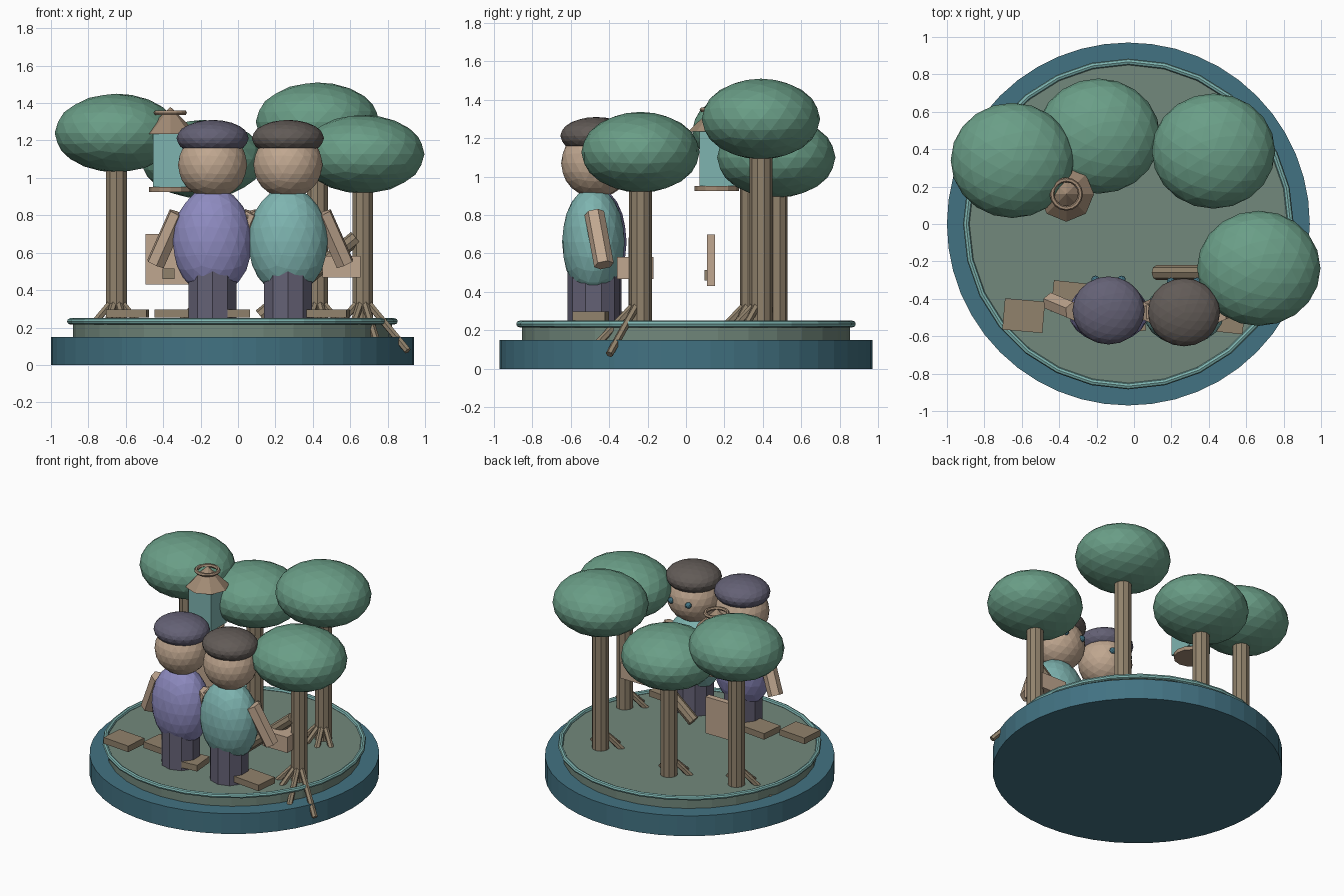
import bpy, math
from mathutils import Vector

if "Cube" in bpy.data.objects:
    bpy.data.objects.remove(bpy.data.objects["Cube"])


def mat(name, r, g, b):
    lin = [((c / 255 + 0.055) / 1.055) ** 2.4 for c in (r, g, b)]
    m = bpy.data.materials.new(name)
    m.diffuse_color = (*lin, 1)
    m.use_nodes = True
    m.node_tree.nodes["Principled BSDF"].inputs["Base Color"].default_value = m.diffuse_color
    return m


BLUE = mat("deep_blue", 66, 114, 130)
GROUND = mat("moss_grey", 114, 136, 124)
LEAF = mat("leaf_green", 106, 158, 135)
WOOD = mat("wood_brown", 145, 130, 108)
SKIN = mat("skin_tan", 192, 167, 144)
PURPLE = mat("lavender", 142, 139, 192)
TEAL = mat("pale_teal", 126, 180, 176)
SLATE = mat("slate_purple", 100, 97, 117)
CHAR = mat("warm_charcoal", 98, 91, 87)
ROOF = mat("copper_brown", 162, 139, 117)


def finish(name, material):
    o = bpy.context.object
    o.name = name
    o.data.materials.append(material)
    return o


def ball(name, loc, size, material, sub=3):
    bpy.ops.mesh.primitive_ico_sphere_add(subdivisions=sub, radius=1, location=loc)
    o = finish(name, material)
    o.scale = size
    return o


def tube(name, x, y, z0, z1, r, sides, material, r2=None):
    bpy.ops.mesh.primitive_cone_add(vertices=sides, radius1=r, radius2=r if r2 is None else r2,
                                    depth=z1 - z0, location=(x, y, (z0 + z1) / 2))
    return finish(name, material)


def rod(name, a, b, r, sides, material):
    a, b = Vector(a), Vector(b)
    bpy.ops.mesh.primitive_cylinder_add(vertices=sides, radius=r, depth=(b - a).length,
                                        location=(a + b) / 2)
    o = finish(name, material)
    o.rotation_euler = (b - a).to_track_quat('Z', 'Y').to_euler()
    return o


def box(name, loc, size, material, turn=0):
    bpy.ops.mesh.primitive_cube_add(size=1, location=loc)
    o = finish(name, material)
    o.scale = size
    o.rotation_euler[2] = math.radians(turn)
    return o


def ring(name, loc, major, minor, n, m, material):
    bpy.ops.mesh.primitive_torus_add(major_radius=major, minor_radius=minor, major_segments=n,
                                     minor_segments=m, location=loc)
    return finish(name, material)


# Stand: wide disc, ground tier and rim
CX = -0.03
tube("base_disc", CX, 0, 0, 0.15, 0.97, 48, BLUE)
tube("ground", CX, 0, 0.15, 0.23, 0.853, 32, GROUND)
ring("ground_rim", (CX, 0, 0.233), 0.867, 0.017, 28, 8, TEAL)

# Trees: x, y, crown centre height; roots fan out towards the front
for i, (x, y, z) in enumerate([(-0.65, 0.34, 1.24), (-0.19, 0.47, 1.10),
                               (0.425, 0.39, 1.30), (0.667, -0.237, 1.127)]):
    tube(f"trunk_{i}", x, y, 0.2, z - 0.08, 0.059, 10, WOOD)
    ball(f"crown_{i}", (x, y, z), (0.33, 0.308, 0.21), LEAF)
    for k, deg in enumerate((-148, -110, -72, -34)):
        c, s = math.cos(math.radians(deg)), math.sin(math.radians(deg))
        rod(f"root_{i}_{k}", (x + 0.03 * c, y + 0.03 * s, 0.335),
            (x + 0.29 * c, y + 0.29 * s, 0.075), 0.02, 6, WOOD)

# Two figures looking towards the back
for tag, x, y, coat, cap in [("left", -0.136, -0.462, PURPLE, SLATE),
                             ("right", 0.267, -0.472, TEAL, CHAR)]:
    tube(f"{tag}_trousers", x, y - 0.01, 0.23, 0.5, 0.135, 10, SLATE)
    ball(f"{tag}_coat", (x, y - 0.01, 0.66), (0.213, 0.163, 0.29), coat)
    ball(f"{tag}_head", (x, y, 1.07), (0.185, 0.178, 0.18), SKIN)
    ball(f"{tag}_cap", (x, y, 1.212), (0.193, 0.182, 0.098), cap)
    for side in (-1, 1):
        rod(f"{tag}_arm", (x + side * 0.185, y - 0.005, 0.81),
            (x + side * 0.305, y + 0.045, 0.54), 0.052, 6, SKIN)
        ball(f"{tag}_eye", (x + side * 0.07, y + 0.163, 1.075), (0.023,) * 3, BLUE, 2)

# Hanging lantern
LX, LY = -0.362, 0.16
tube("lantern_floor", LX, LY, 0.925, 0.952, 0.115, 12, ROOF)
box("lantern_body", (LX, LY, 1.093), (0.185, 0.18, 0.285), TEAL)
tube("lantern_roof", LX, LY, 1.235, 1.38, 0.148, 8, ROOF, 0)
ring("lantern_ring", (LX, LY, 1.348), 0.076, 0.013, 16, 6, ROOF)

# Board with a small catch below the lantern
box("board", (-0.38, 0.13, 0.565), (0.23, 0.042, 0.27), SKIN)
box("board_catch", (-0.372, 0.107, 0.487), (0.065, 0.02, 0.055), WOOD)

# Leaning log and block beside the right figure
rod("leaning_log", (0.12, -0.26, 0.26), (0.63, -0.26, 0.68), 0.04, 8, WOOD)
box("block", (0.553, -0.265, 0.525), (0.205, 0.19, 0.115), SKIN)

# Stepping planks
for i, (x, y, turn) in enumerate([(-0.59, -0.49, -5), (-0.33, -0.395, -6),
                                  (-0.05, -0.495, 5), (0.482, -0.495, -6)]):
    box(f"plank_{i}", (x, y, 0.275), (0.215, 0.168, 0.045), WOOD, turn)
